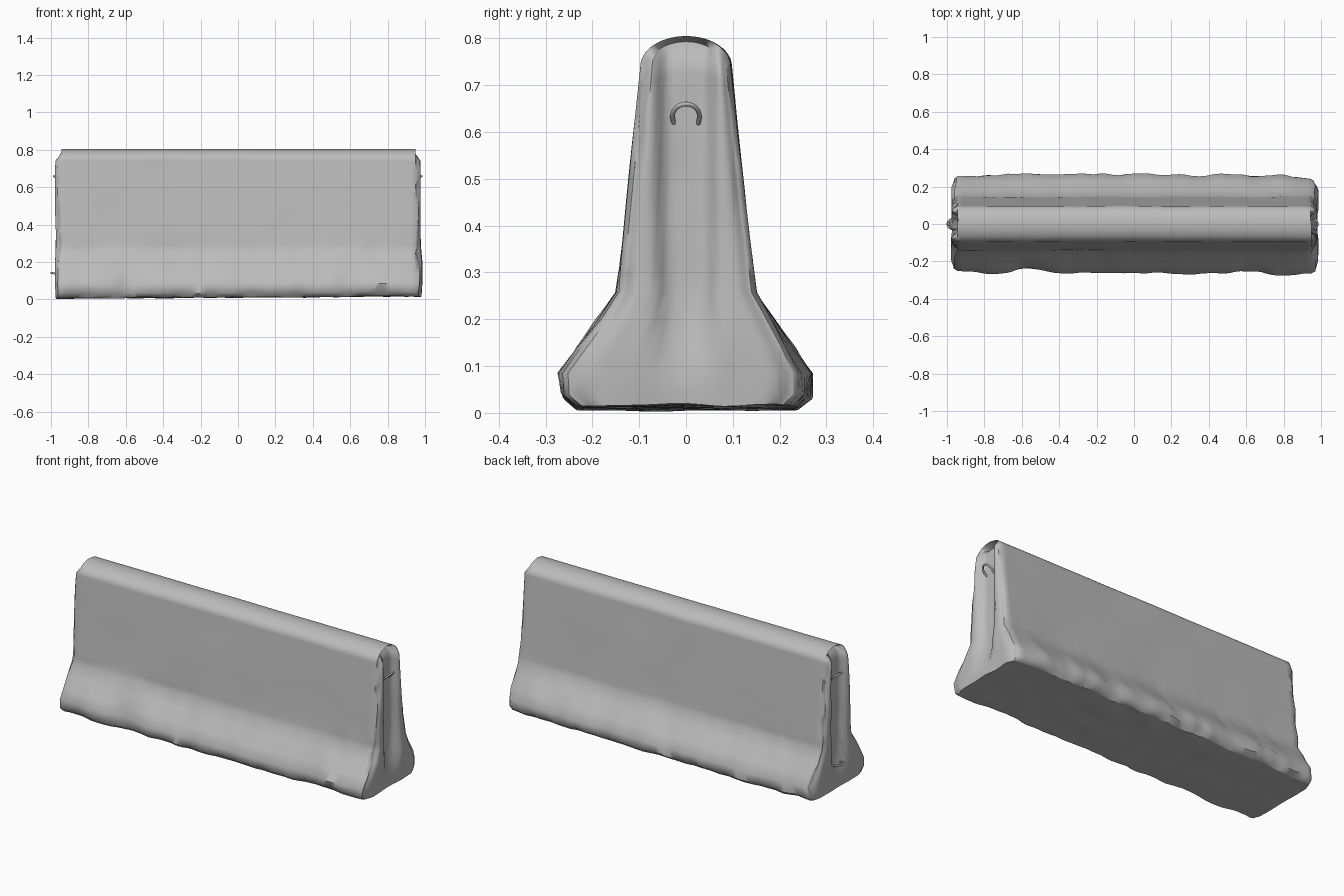
import bpy, bmesh, math
from mathutils import Vector, noise

old = bpy.data.objects.get("Cube")
if old:
    bpy.data.objects.remove(old)

concrete = bpy.data.materials.new("concrete_grey")
concrete.use_nodes = True
GREY = (0.5, 0.5, 0.5, 1)
concrete.diffuse_color = GREY
concrete.node_tree.nodes["Principled BSDF"].inputs["Base Color"].default_value = GREY

# Cross-section: height and half width of each row, foot to shoulder
FOOT = [(0.012, 0.235), (0.035, 0.262), (0.085, 0.265), (0.14, 0.228), (0.2, 0.186), (0.258, 0.147)]
WALL_ROWS, COLS, STATIONS = 14, 24, 72
ROWS = len(FOOT) - 1 + WALL_ROWS
SHOULDER, CROWN, TOP_HALF = 0.74, 0.065, 0.096


def smooth(a, b, t):
    t = min(max((t - a) / (b - a), 0), 1)
    return t * t * (3 - 2 * t)


def rough(x, y, z, scale):
    return noise.noise(Vector((x, y, z)) * scale + Vector((3.7, 1.3, 8.1)))


def dent(x, z, cx, cz, rx, rz):
    return math.exp(-((x - cx) / rx) ** 2 - ((z - cz) / rz) ** 2)


def place(i, j, k):
    """Position of a lattice point: i along, j across, k up."""
    v = math.sin(math.pi * (j / COLS - 0.5))
    if k < len(FOOT):
        z, half = FOOT[k]
    else:
        t = (k - len(FOOT) + 1) / WALL_ROWS
        base_z, base_half = FOOT[-1]
        z = base_z + t * (SHOULDER + CROWN * math.sqrt(max(0, 1 - v * v)) - base_z)
        half = base_half + t * (TOP_HALF - base_half)
    side = 1 if v > 0 else -1
    end = 0 if i not in (0, STATIONS) else (-1 if i == 0 else 1)
    edge = abs(v) > 0.999

    # Positions along the length, with extra loops near the ends
    s = min(max((i - 1) / (STATIONS - 2), 0), 1)
    x = -0.945 + s * 1.895
    if end:
        x = -0.975 if end < 0 else 0.975 + 0.012 * dent(0, z, 0, 0.15, 1, 0.12)
        half -= 0.01
    y = v * half

    # Worn ends: central channel, chipped corners and rounded crown
    if end:
        channel = 0.034 * (1 - smooth(0.035, 0.075, abs(y))) * smooth(0.05, 0.2, z)
        corner = (0.012 + 0.03 * max(0, rough(end, side, z, 9))) * smooth(0.8, 1, abs(v))
        crown = 0.035 * smooth(0.75, 0.81, z)
        x -= end * (max(channel, corner) + crown)
        x += 0.005 * rough(end, y, z, 9)
        if k == ROWS:
            z -= 0.012
    elif i in (1, STATIONS - 1):
        x -= math.copysign(0.012, x) * max(0, rough(x, side, z, 12))

    # Broad unevenness of the faces, strongest on the foot
    low = 1 - smooth(0.1, 0.4, z)
    wear = rough(x, side, z, 4) * (0.003 + 0.008 * low)
    wear += 0.01 * low * rough(x, side, z, 13)
    if side < 0:
        wear -= 0.04 * dent(x, z, -0.57, 0.07, 0.09, 0.09)
        wear -= 0.014 * dent(x, z, 0.62, 0.07, 0.08, 0.07)
        wear -= 0.02 * dent(x, z, -0.97, 0.06, 0.15, 0.1)
    else:
        wear -= 0.035 * dent(x, z, 0.98, 0.07, 0.12, 0.1)
        wear -= 0.012 * dent(x, z, 0.65, 0.07, 0.08, 0.07)
    y += v * wear

    # Ragged, slightly sloping underside
    if k < 2:
        z += 0.006 * x + 0.008 * rough(x, y, 0, 8)
        if edge:
            z += 0.012 * max(0, rough(x, side, 0, 14))
    return x, y, max(z, 0)


# Barrier body: six lattice faces sharing their border points
bm = bmesh.new()
points = {}


def point(key):
    if key not in points:
        points[key] = bm.verts.new(place(*key))
    return points[key]


size = (STATIONS, COLS, ROWS)
for axis in range(3):
    a, b = [n for n in range(3) if n != axis]
    for level in (0, size[axis]):
        for p in range(size[a]):
            for q in range(size[b]):
                ring = []
                for dp, dq in ((0, 0), (1, 0), (1, 1), (0, 1)):
                    key = [0, 0, 0]
                    key[axis], key[a], key[b] = level, p + dp, q + dq
                    ring.append(point(tuple(key)))
                bm.faces.new(ring)
bmesh.ops.recalc_face_normals(bm, faces=bm.faces)
mesh = bpy.data.meshes.new("barrier_body")
bm.to_mesh(mesh)
bm.free()
body = bpy.data.objects.new("barrier_body", mesh)
bpy.context.collection.objects.link(body)
mesh.materials.append(concrete)
bpy.context.view_layer.objects.active = body
body.select_set(True)
bpy.ops.object.shade_smooth_by_angle(angle=math.radians(50))


# Lifting loops: bent bars rising out of the end channels
def lifting_loop(name, root, tip):
    root, tip = Vector(root), Vector(tip)
    path = [root + Vector((0, -0.026, 0))]
    for n in range(13):
        a = math.pi * n / 12
        path.append(root.lerp(tip, 0.4 + 0.6 * math.sin(a)) + Vector((0, -0.029 * math.cos(a), 0)))
    path.append(root + Vector((0, 0.026, 0)))
    curve = bpy.data.curves.new(name, "CURVE")
    curve.dimensions = "3D"
    curve.bevel_depth = 0.005
    curve.bevel_resolution = 2
    curve.use_fill_caps = True
    spline = curve.splines.new("POLY")
    spline.points.add(len(path) - 1)
    for spot, co in zip(spline.points, path):
        spot.co = (*co, 1)
    curve.materials.append(concrete)
    bpy.context.collection.objects.link(bpy.data.objects.new(name, curve))


lifting_loop("right_end_loop", (0.935, 0, 0.615), (0.982, 0, 0.66))
lifting_loop("left_end_upper_loop", (-0.935, 0, 0.625), (-0.985, 0, 0.66))
lifting_loop("left_end_lower_loop", (-0.935, 0, 0.125), (-0.998, 0, 0.143))
